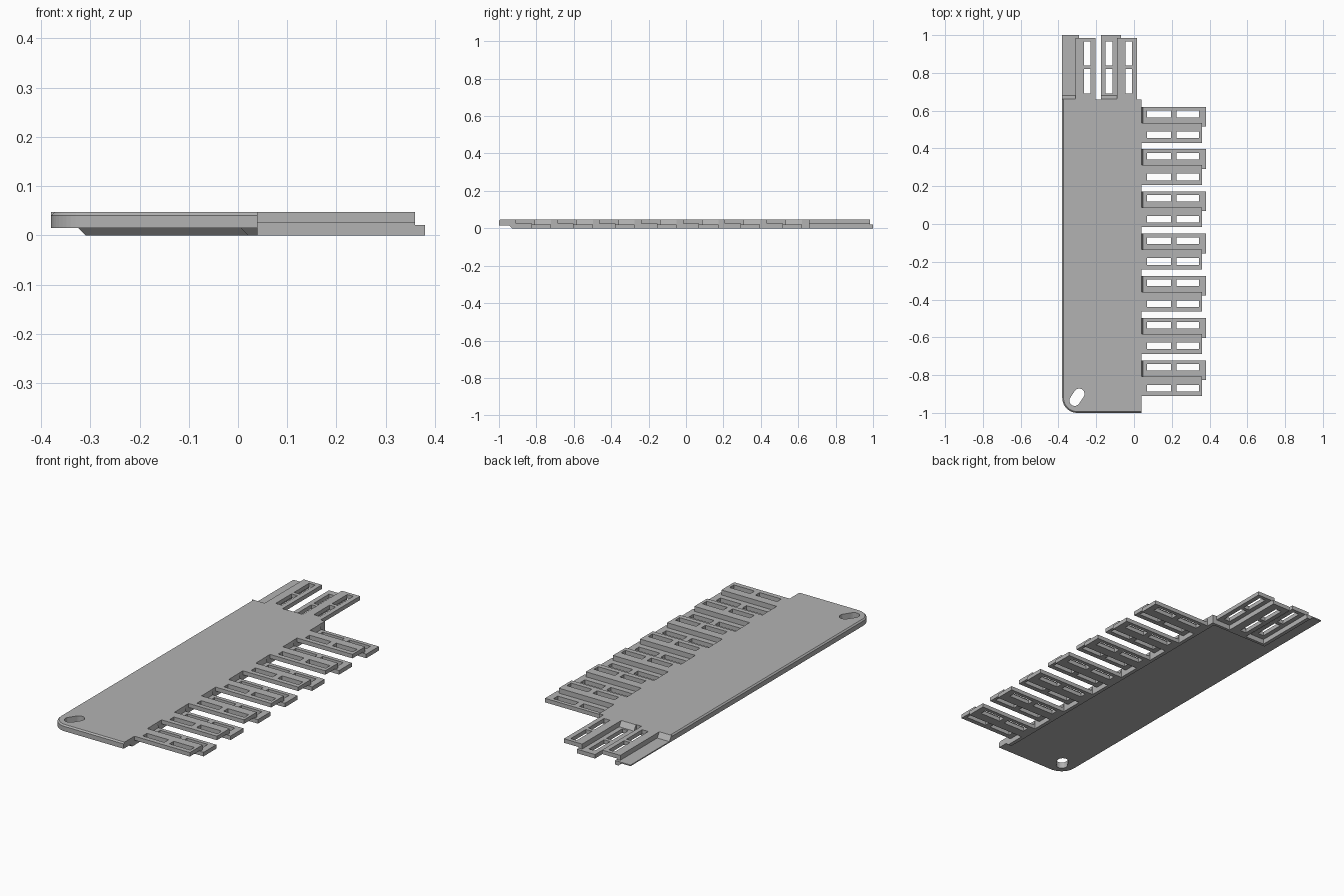
import bpy, bmesh, math

cube = bpy.data.objects.get("Cube")
if cube:
    bpy.data.objects.remove(cube, do_unlink=True)

grey = bpy.data.materials.new("plain grey")
grey.use_nodes = True
grey.diffuse_color = (0.45, 0.45, 0.45, 1)
grey.node_tree.nodes["Principled BSDF"].inputs["Base Color"].default_value = (0.45, 0.45, 0.45, 1)

TOP, UPPER, LOWER, BASE = 0.047, 0.026, 0.021, 0.015   # layer heights


def finish(name, bm):
    bmesh.ops.recalc_face_normals(bm, faces=bm.faces)
    mesh = bpy.data.meshes.new(name)
    bm.to_mesh(mesh)
    bm.free()
    mesh.materials.append(grey)
    obj = bpy.data.objects.new(name, mesh)
    bpy.context.collection.objects.link(obj)
    return obj


def loft(name, rings):
    """Solid skinned through equal-length rings of points."""
    bm = bmesh.new()
    loops = [[bm.verts.new(p) for p in ring] for ring in rings]
    n = len(loops[0])
    for a, b in zip(loops, loops[1:]):
        for i in range(n):
            j = (i + 1) % n
            bm.faces.new((a[i], a[j], b[j], b[i]))
    bm.faces.new(loops[0])
    bm.faces.new(loops[-1])
    return finish(name, bm)


def rect(x0, x1, y0, y1, z):
    return [(x0, y0, z), (x1, y0, z), (x1, y1, z), (x0, y1, z)]


def box(name, x0, x1, y0, y1, z0, z1):
    return loft(name, [rect(x0, x1, y0, y1, z0), rect(x0, x1, y0, y1, z1)])


def slotted(name, xs, ys, z0, z1):
    """Plate on a grid of cuts; cells with odd column and row are windows."""
    bm = bmesh.new()
    grid = [[bm.verts.new((x, y, z0)) for y in ys] for x in xs]
    for i in range(len(xs) - 1):
        for j in range(len(ys) - 1):
            if not (i % 2 and j % 2):
                bm.faces.new((grid[i][j], grid[i + 1][j], grid[i + 1][j + 1], grid[i][j + 1]))
    out = bmesh.ops.extrude_face_region(bm, geom=bm.faces[:], use_keep_orig=True)
    for v in out["geom"]:
        if isinstance(v, bmesh.types.BMVert):
            v.co.z = z1
    return finish(name, bm)


# Main plate with a rounded corner and a chamfer along the left and front edges
def outline(inset, z):
    r = 0.08 - inset
    pts = []
    for k in range(13):
        a = math.pi + k * math.pi / 24
        pts.append((-0.30 + r * math.cos(a), -0.92 + r * math.sin(a), z))
    return pts + [(0.04, inset - 1, z), (0.04, 0.66, z), (inset - 0.38, 0.66, z)]


plate = loft("main_plate", [outline(0, BASE), outline(0, 0.04), outline(0.007, TOP)])


# Slanted hanging slot cut through the corner
def slot(z):
    pts = []
    for k in range(26):
        side = 1 if k < 13 else -1
        a = math.radians(55) + (k % 13) * math.pi / 12 - math.pi / 2 + (0 if side > 0 else math.pi)
        pts.append((-0.302 + side * 0.012 + 0.028 * math.cos(a),
                    -0.917 + side * 0.018 + 0.028 * math.sin(a), z))
    return pts


cutter = loft("slot_cutter", [slot(-0.1), slot(0.1)])
cutter.hide_render = True
mod = plate.modifiers.new("slot", "BOOLEAN")
mod.object = cutter
mod.solver = "EXACT"
bpy.context.view_layer.objects.active = plate
bpy.ops.object.modifier_apply(modifier=mod.name)
bpy.data.objects.remove(cutter, do_unlink=True)

# Bevelled ribs under the edges that carry the teeth and tongues
loft("side_rib", [rect(0.005, 0.04, -0.945, 0.66, BASE), rect(0.02, 0.04, -0.93, 0.66, 0)])
loft("back_rib", [rect(-0.325, 0.04, 0.63, 0.66, BASE), rect(-0.31, 0.04, 0.645, 0.66, 0)])

# Pairs of stepped teeth along the side
tooth_cuts = [0.04, 0.07, 0.195, 0.225, 0.345]
for n in range(7):
    t = 0.62 - n * 0.2236
    slotted(f"lower_tooth_{n + 1}", tooth_cuts + [0.38],
            [t - 0.105, t - 0.055, t - 0.02, t], 0, LOWER)
    slotted(f"upper_tooth_{n + 1}", tooth_cuts + [0.36],
            [t - 0.19, t - 0.165, t - 0.13, t - 0.085], UPPER, TOP)
    box(f"tooth_web_{n + 1}", 0.04, 0.36, t - 0.105, t - 0.085, LOWER, UPPER)
    loft(f"tooth_fillet_{n + 1}", [rect(0.04, 0.047, t - 0.085, t, LOWER),
                                   rect(0.04, 0.041, t - 0.085, t, TOP)])

# Tongues at the back end
tongue_cuts = [0.66, 0.69, 0.82, 0.84, 0.965]
for n, x in enumerate((-0.31, -0.09)):
    slotted(f"upper_tongue_{n + 1}", [x, x + 0.045, x + 0.08, x + 0.105],
            tongue_cuts + [0.985], UPPER, TOP)
    box(f"tongue_web_{n + 1}", x, x + 0.02, 0.66, 0.985, LOWER, UPPER)
slotted("lower_tongue", [-0.175, -0.15, -0.115, -0.07], tongue_cuts + [1.0], 0, LOWER)

# Plain edge tongue with a thin outer flange
flange = [(-0.38, BASE), (-0.325, BASE), (-0.31, 0), (-0.29, 0), (-0.29, LOWER), (-0.38, LOWER)]
loft("edge_tongue", [[(x, y, z) for x, z in flange] for y in (0.66, 1.0)])

# Sloped steps from the plate down to the lower tongues
for name, x0, x1 in (("edge_step", -0.38, -0.31), ("middle_step", -0.175, -0.09)):
    loft(name, [rect(x0, x1, 0.66, 0.68, LOWER), rect(x0, x1, 0.66, 0.662, TOP)])
